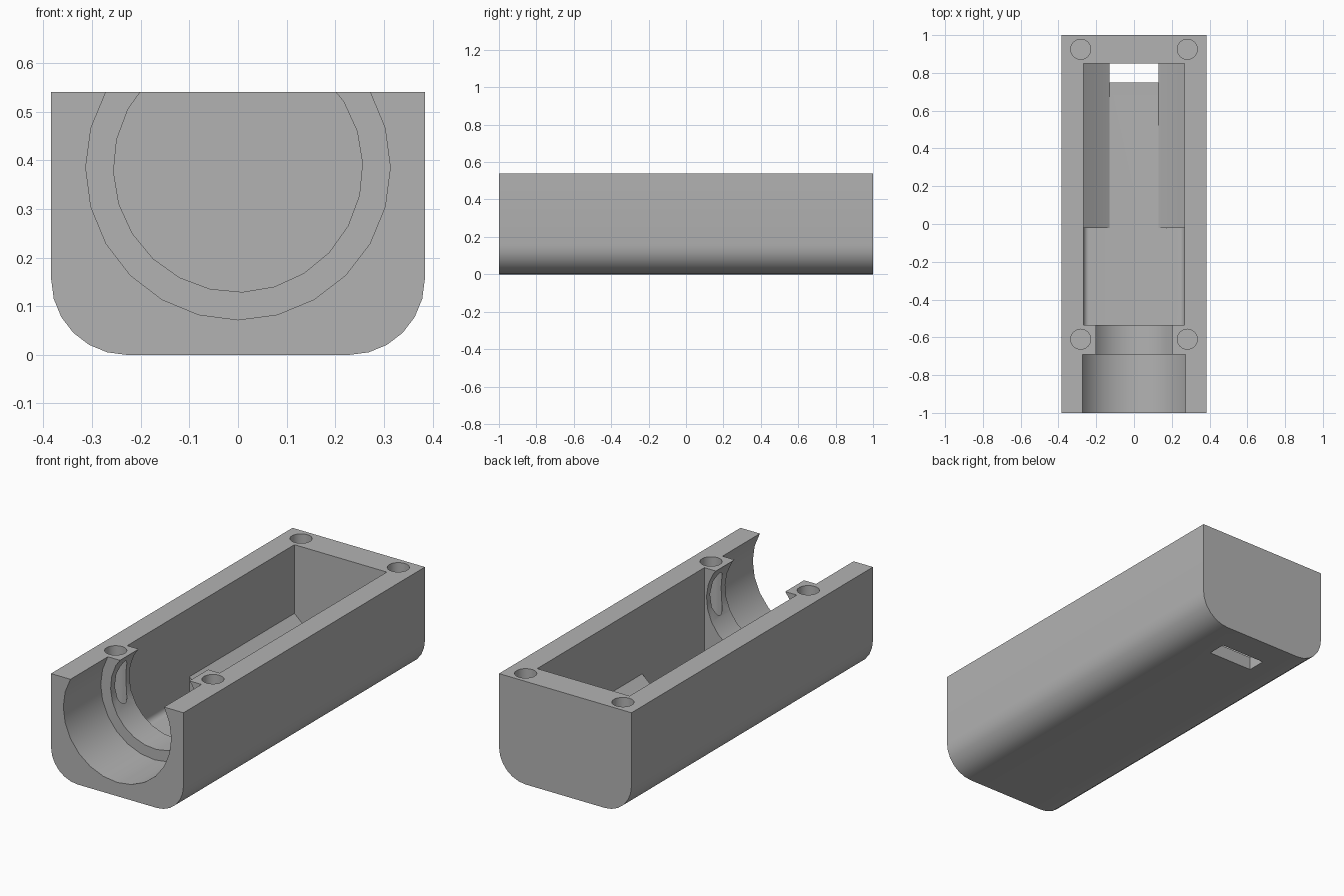
import bpy
import bmesh
from math import sin, cos, pi, radians

if "Cube" in bpy.data.objects:
    bpy.data.objects.remove(bpy.data.objects["Cube"], do_unlink=True)

grey = bpy.data.materials.new("plain_grey")
grey.use_nodes = True
GREY = (0.45, 0.45, 0.45, 1)
grey.diffuse_color = GREY
grey.node_tree.nodes["Principled BSDF"].inputs["Base Color"].default_value = GREY


def prism(name, profile, start, end, axis="y"):
    """Extrude a 2D profile along y (x, z points) or z (x, y points)."""
    def place(p, t):
        return (p[0], t, p[1]) if axis == "y" else (p[0], p[1], t)
    bm = bmesh.new()
    lower = [bm.verts.new(place(p, start)) for p in profile]
    upper = [bm.verts.new(place(p, end)) for p in profile]
    bm.faces.new(lower)
    bm.faces.new(upper)
    n = len(profile)
    for i in range(n):
        j = (i + 1) % n
        bm.faces.new((lower[i], lower[j], upper[j], upper[i]))
    bmesh.ops.recalc_face_normals(bm, faces=bm.faces)
    mesh = bpy.data.meshes.new(name)
    bm.to_mesh(mesh)
    bm.free()
    mesh.materials.append(grey)
    obj = bpy.data.objects.new(name, mesh)
    bpy.context.collection.objects.link(obj)
    return obj


def circle(cx, cy, r, sides=24, turn=0.0):
    return [(cx + r * sin(2 * pi * i / sides + turn),
             cy - r * cos(2 * pi * i / sides + turn)) for i in range(sides)]


def trough(half, bottom, top, r, steps=6):
    """U-shaped section with two rounded bottom corners."""
    right = [(half - r + r * sin(a), bottom + r - r * cos(a))
             for a in (pi / 2 * i / steps for i in range(steps + 1))]
    right.append((half, top))
    return right + [(-x, z) for x, z in reversed(right)]


def rectangle(x0, x1, y0, y1):
    return [(x0, y0), (x1, y0), (x1, y1), (x0, y1)]


def cut(target, cutter):
    mod = target.modifiers.new("cut", "BOOLEAN")
    mod.operation = "DIFFERENCE"
    mod.solver = "EXACT"
    mod.object = cutter
    bpy.context.view_layer.objects.active = target
    bpy.ops.object.modifier_apply(modifier=mod.name)
    bpy.data.objects.remove(cutter, do_unlink=True)


def smooth(obj):
    bpy.ops.object.select_all(action="DESELECT")
    obj.select_set(True)
    bpy.context.view_layer.objects.active = obj
    bpy.ops.object.shade_smooth_by_angle(angle=radians(30))


HEIGHT = 0.54
ABOVE = 0.7
AXIS_Z = 0.385
FLOOR = 0.07
INNER = 0.268

# Housing block with rounded lower edges
housing = prism("housing", trough(0.384, 0, HEIGHT, 0.155), -1, 1)

# Main compartment, front socket and narrower neck
cut(housing, prism("compartment", trough(INNER, FLOOR, ABOVE, 0.03), -0.535, 0.85))
cut(housing, prism("neck", circle(0, AXIS_Z, 0.256, turn=radians(2)), -1.1, -0.5))
cut(housing, prism("socket", circle(0, AXIS_Z, 0.313), -1.1, -0.69))

# Slot through the floor at the back
cut(housing, prism("slot", rectangle(-0.13, 0.13, 0.75, 0.849), -0.1, 0.2, "z"))

# Four screw holes
for y in (-0.61, 0.925):
    for x in (-0.282, 0.282):
        cut(housing, prism("screw_hole", circle(x, y, 0.053), 0.2, ABOVE, "z"))
smooth(housing)

# Sloping ledges along both sides of the rear compartment
for side, sign in (("left", 1), ("right", -1)):
    section = [(0.13, FLOOR), (0.2, 0.12), (INNER, 0.18), (0.29, 0.18),
               (0.29, 0.055), (0.145, 0.055)]
    ledge = prism(side + "_ledge", [(sign * x, z) for x, z in section], -0.02, 0.86)
    smooth(ledge)
